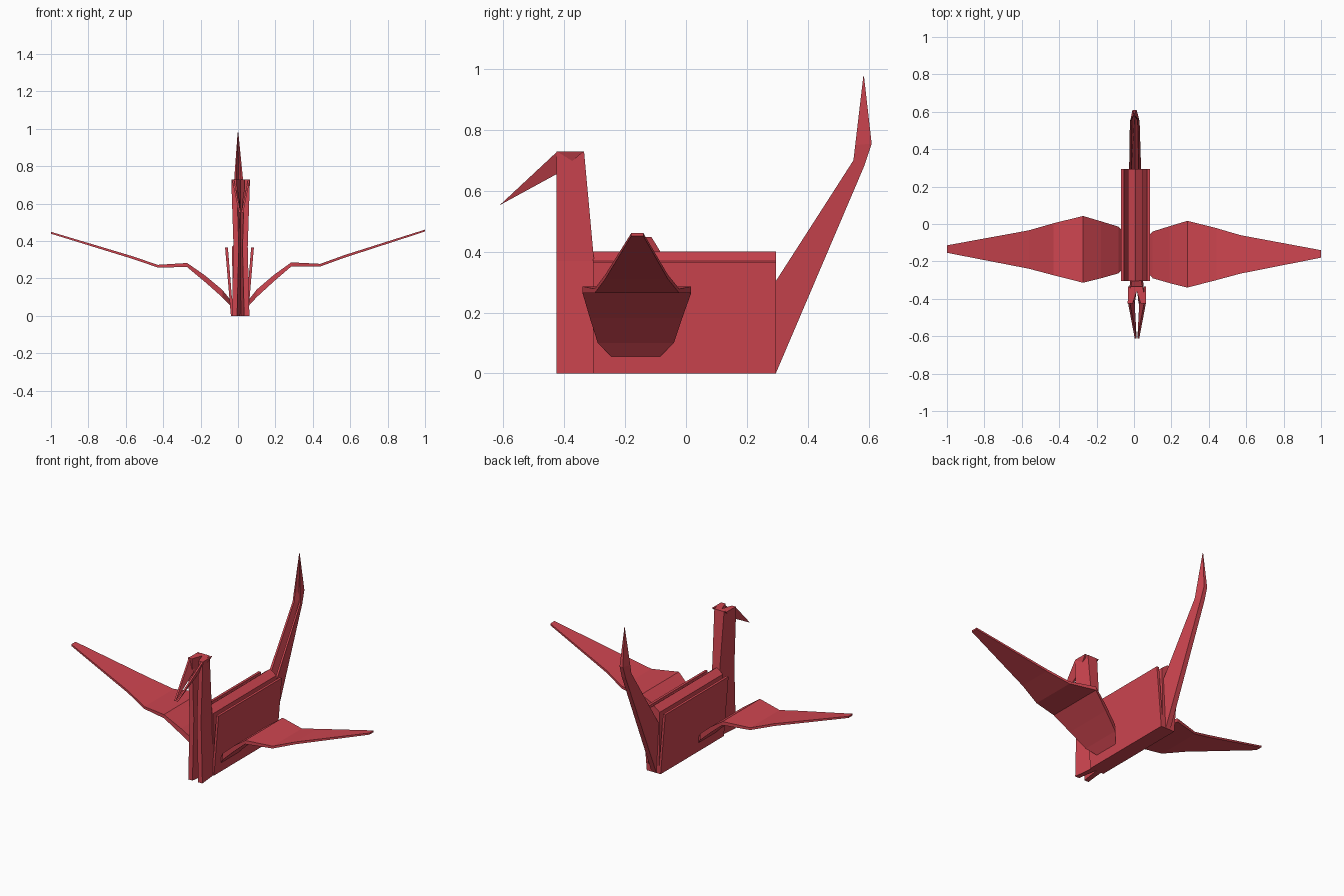
import bpy, bmesh

if "Cube" in bpy.data.objects:
    bpy.data.objects.remove(bpy.data.objects["Cube"])

paper = bpy.data.materials.new("red_paper")
paper.diffuse_color = (0.62, 0.06, 0.08, 1)
paper.use_nodes = True
paper.node_tree.nodes["Principled BSDF"].inputs["Base Color"].default_value = paper.diffuse_color


def loft(name, rings):
    """Skin a list of equal-sized point rings and cap both ends."""
    bm = bmesh.new()
    vs = [[bm.verts.new(p) for p in r] for r in rings]
    n = len(rings[0])
    for a, b in zip(vs, vs[1:]):
        for i in range(n):
            j = (i + 1) % n
            bm.faces.new((a[i], a[j], b[j], b[i]))
    bm.faces.new(vs[0][::-1])
    bm.faces.new(vs[-1])
    bmesh.ops.remove_doubles(bm, verts=bm.verts, dist=1e-5)
    bmesh.ops.recalc_face_normals(bm, faces=bm.faces)
    me = bpy.data.meshes.new(name)
    bm.to_mesh(me)
    bm.free()
    me.materials.append(paper)
    ob = bpy.data.objects.new(name, me)
    bpy.context.collection.objects.link(ob)
    return ob


# Body: pleated section with a central ridge between two leaning flaps
half = [(0.04, 0.37), (0.036, 0.04), (0.062, 0.365), (0.077, 0.365), (0.046, 0.0)]
section = [(0, 0.40)] + half + [(-x, z) for x, z in reversed(half)]
loft("body", [[(0.008 + x, y, z) for x, z in section] for y in (-0.305, 0.295)])


# Neck: upright folded strip, open towards the front
def neck_ring(z, yf, yb, w, t=0.028):
    pts = [(w, yf), (w * 0.65, yb), (-w * 0.65, yb), (-w, yf),
           (t - w, yf), (0, yb - 0.025), (w - t, yf)]
    return [(0.014 + x, y, z) for x, y in pts]


loft("neck", [neck_ring(0, -0.425, -0.265, 0.047),
              neck_ring(0.37, -0.425, -0.302, 0.038),
              neck_ring(0.73, -0.425, -0.335, 0.05)])

# Beak: two slanted sheets meeting at the tip
for s, side in ((-1, "left"), (1, "right")):
    tri = [(0.048, -0.335, 0.73), (0.048, -0.422, 0.73),
           (0.012, -0.612, 0.553), (0.022, -0.425, 0.655)]
    loft("beak_" + side, [[(0.016 + s * (x - d), y, z) for x, y, z in tri]
                          for d in (0, 0.01)])


# Tail: folded strip rising backwards, open on its upper side
def tail_ring(front, back, w, cx):
    (fy, fz), (by, bz) = front, back
    my, mz = fy + (by - fy) * 0.7, fz + (bz - fz) * 0.7
    return [(cx + w, fy, fz), (cx + w * 0.5, by, bz), (cx - w * 0.5, by, bz),
            (cx - w, fy, fz), (cx - w * 0.6, fy, fz), (cx, my, mz),
            (cx + w * 0.6, fy, fz)]


loft("tail", [tail_ring((0.293, 0.30), (0.295, 0.0), 0.032, 0.006),
              tail_ring((0.55, 0.70), (0.585, 0.68), 0.026, 0.004),
              tail_ring((0.556, 0.75), (0.61, 0.755), 0.022, 0.003),
              tail_ring((0.583, 0.98), (0.585, 0.975), 0.002, 0.0)])

# Wings: thin bent sheets; station = x, z, front y, back y, thickness
stations = [(0.045, 0.055, -0.23, -0.10, 0.03), (0.10, 0.12, -0.29, -0.04, 0.04),
            (0.19, 0.20, -0.316, -0.012, 0.035), (0.285, 0.275, -0.34, 0.017, 0.022),
            (0.44, 0.271, -0.30, -0.022, 0.014), (0.57, 0.318, -0.265, -0.06, 0.014),
            (1.0, 0.456, -0.18, -0.14, 0.01)]
for s, side, dx, dy, dz in ((1, "right", 0, 0, 0), (-1, "left", 0.018, 0.026, -0.012)):
    rings = []
    for x, z, y0, y1, t in stations:
        px = s * x + dx * (1 - x)
        zc = z + dz * x
        rings.append([(px, y0 + dy, zc - t / 2), (px, y1 + dy, zc - t / 2),
                      (px, y1 + dy, zc + t / 2), (px, y0 + dy, zc + t / 2)])
    loft("wing_" + side, rings)
